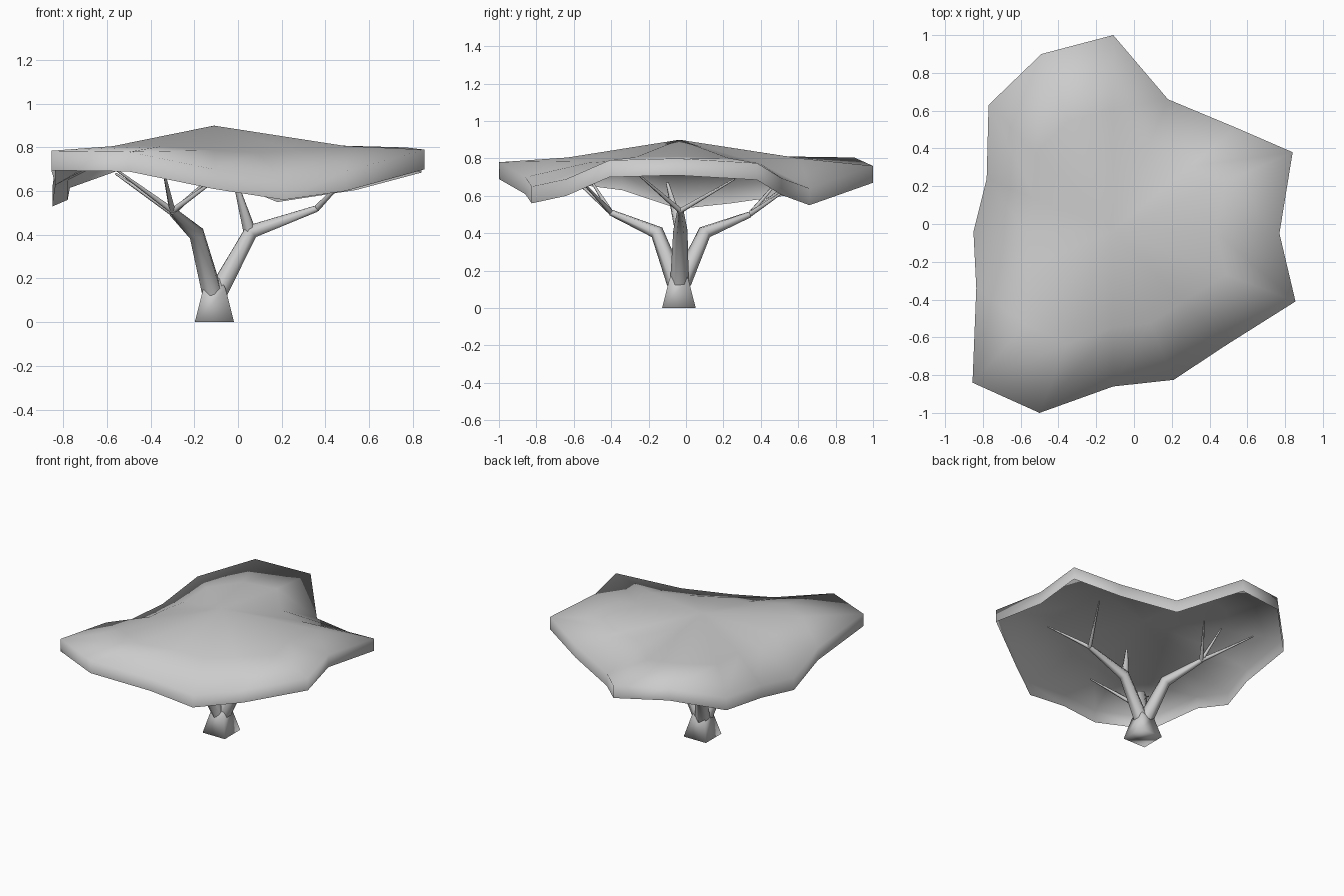
import bpy
import bmesh
from mathutils import Vector

if "Cube" in bpy.data.objects:
    bpy.data.objects.remove(bpy.data.objects["Cube"])

GREY = (0.6, 0.6, 0.6, 1.0)
mat = bpy.data.materials.new("plain grey")
mat.use_nodes = True
mat.diffuse_color = GREY
mat.node_tree.nodes["Principled BSDF"].inputs["Base Color"].default_value = GREY


def finish(bm, name):
    for f in bm.faces:
        f.smooth = True
    mesh = bpy.data.meshes.new(name)
    bm.to_mesh(mesh)
    bm.free()
    mesh.materials.append(mat)
    obj = bpy.data.objects.new(name, mesh)
    bpy.context.collection.objects.link(obj)


def bridge(bm, a, b):
    for i in range(len(a)):
        j = (i + 1) % len(a)
        bm.faces.new((a[i], a[j], b[j], b[i]))


# Canopy: thin sheet from peak over a middle ring to a wavy rim, with a hanging skirt
SKIRT = Vector((0, 0, -0.09))
PEAK = Vector((-0.11, -0.035, 0.9))
RIM = [(-0.49, 0.90, 0.805), (-0.77, 0.63, 0.705), (-0.78, 0.24, 0.65),
       (-0.85, -0.04, 0.62), (-0.835, -0.34, 0.72), (-0.855, -0.84, 0.785),
       (-0.50, -1.0, 0.78), (-0.11, -0.86, 0.70), (0.21, -0.825, 0.65),
       (0.49, -0.64, 0.69), (0.855, -0.41, 0.79), (0.77, -0.05, 0.80),
       (0.84, 0.38, 0.775), (0.54, 0.51, 0.695), (0.18, 0.66, 0.64),
       (-0.11, 1.0, 0.76)]

bm = bmesh.new()
skirt, rim, middle = [], [], []
for p in map(Vector, RIM):
    m = PEAK.lerp(p, 0.62)
    m.z = 0.805 + 0.22 * (p.z - 0.78)
    skirt.append(bm.verts.new(p + SKIRT))
    rim.append(bm.verts.new(p))
    middle.append(bm.verts.new(m))
bridge(bm, skirt, rim)
bridge(bm, rim, middle)
top = bm.verts.new(PEAK)
for i in range(len(middle)):
    bm.faces.new((middle[i - 1], middle[i], top))
finish(bm, "canopy")

# Trunk foot: tapered square block
bm = bmesh.new()
levels = []
for half, z in ((0.09, 0), (0.052, 0.15), (0.03, 0.2)):
    levels.append([bm.verts.new((-0.108 + half * sx, -0.038 + half * sy, z))
                   for sx, sy in ((-1, -1), (1, -1), (1, 1), (-1, 1))])
for low, high in zip(levels, levels[1:]):
    bridge(bm, low, high)
bm.faces.new(reversed(levels[0]))
bm.faces.new(levels[-1])
finish(bm, "trunk_foot")


def limb(name, points, radii):
    """Tapered tube along a path."""
    curve = bpy.data.curves.new(name, "CURVE")
    curve.dimensions = "3D"
    curve.bevel_depth = 1.0
    curve.bevel_resolution = 1
    curve.use_fill_caps = True
    spline = curve.splines.new("POLY")
    spline.points.add(len(points) - 1)
    for sp, p, r in zip(spline.points, points, radii):
        sp.co = (*p, 1)
        sp.radius = r
    curve.materials.append(mat)
    obj = bpy.data.objects.new(name, curve)
    bpy.context.collection.objects.link(obj)
    bpy.ops.object.select_all(action="DESELECT")
    obj.select_set(True)
    bpy.context.view_layer.objects.active = obj
    bpy.ops.object.convert(target="MESH")


# Branches: start, elbow, fork, then the twigs that leave the fork
BRANCHES = {
    "left": ((-0.09, -0.035, 0.14), (0.06, -0.03, 0.415), (0.36, -0.03, 0.52),
             ((0.54, -0.25, 0.71), (0.52, 0.26, 0.69))),
    "back": ((-0.12, -0.02, 0.14), (-0.19, 0.10, 0.405), (-0.30, 0.34, 0.50),
             ((-0.56, 0.57, 0.68), (-0.34, 0.50, 0.69), (-0.14, 0.56, 0.65))),
    "front": ((-0.12, -0.055, 0.14), (-0.19, -0.155, 0.405), (-0.30, -0.40, 0.51),
              ((-0.56, -0.52, 0.70), (-0.34, -0.60, 0.69), (-0.08, -0.55, 0.67))),
}
for side, (start, elbow, fork, twigs) in BRANCHES.items():
    limb(side + "_branch", (start, elbow, fork), (0.05, 0.038, 0.017))
    for n, tip in enumerate(twigs, 1):
        limb(f"{side}_twig_{n}", (fork, tip), (0.014, 0.005))

# Upright shoot from the left elbow
limb("upright_shoot", ((0.055, -0.03, 0.41), (-0.02, -0.10, 0.67)), (0.03, 0.008))
